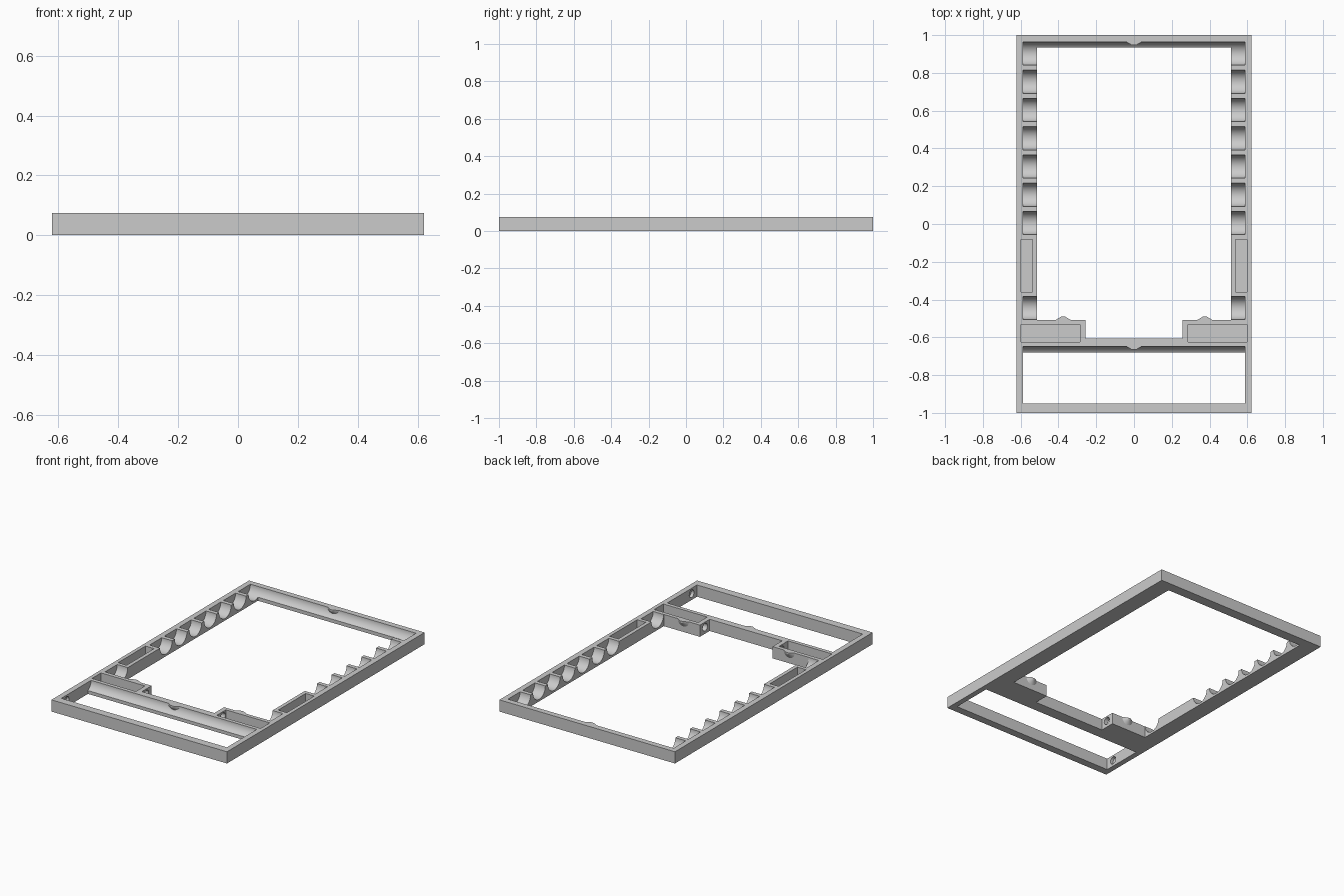
import bpy, bmesh, math
from mathutils import Matrix, Vector

cube = bpy.data.objects.get("Cube")
if cube:
    bpy.data.objects.remove(cube, do_unlink=True)

H = 0.075          # frame height
R = 0.0615         # cradle radius
INNER = 0.587      # inside of the outer wall

grey = bpy.data.materials.new("plain grey")
grey.use_nodes = True
grey.diffuse_color = (0.6, 0.6, 0.6, 1)
grey.node_tree.nodes["Principled BSDF"].inputs["Base Color"].default_value = (0.6, 0.6, 0.6, 1)


def add_object(name, bm):
    bmesh.ops.recalc_face_normals(bm, faces=bm.faces)
    mesh = bpy.data.meshes.new(name)
    bm.to_mesh(mesh)
    bm.free()
    mesh.materials.append(grey)
    obj = bpy.data.objects.new(name, mesh)
    bpy.context.collection.objects.link(obj)
    return obj


def box(name, x0, x1, y0, y1, z0, z1):
    bm = bmesh.new()
    size = Matrix.Diagonal((x1 - x0, y1 - y0, z1 - z0, 1))
    centre = Matrix.Translation(((x0 + x1) / 2, (y0 + y1) / 2, (z0 + z1) / 2))
    bmesh.ops.create_cube(bm, size=1, matrix=centre @ size)
    return add_object(name, bm)


def rod(name, x0, x1, y, z, radius, sides=64):
    bm = bmesh.new()
    place = Matrix.Translation(((x0 + x1) / 2, y, z)) @ Matrix.Rotation(math.pi / 2, 4, 'Y')
    bmesh.ops.create_cone(bm, cap_ends=True, segments=sides, radius1=radius,
                          radius2=radius, depth=x1 - x0, matrix=place)
    return add_object(name, bm)


def cut(target, cutter):
    cutter.hide_render = True
    mod = target.modifiers.new("cut", 'BOOLEAN')
    mod.operation = 'DIFFERENCE'
    mod.solver = 'EXACT'
    mod.object = cutter
    bpy.context.view_layer.objects.active = target
    bpy.ops.object.modifier_apply(modifier=mod.name)
    bpy.data.objects.remove(cutter, do_unlink=True)


def smooth(obj):
    bpy.ops.object.select_all(action='DESELECT')
    obj.select_set(True)
    bpy.context.view_layer.objects.active = obj
    bpy.ops.object.shade_smooth_by_angle(angle=math.radians(30))


# Solid slab, then the main opening, the gap between the tabs and the front window
frame = box("tray_frame", -0.622, 0.622, -1, 1, 0, H)
cut(frame, box("main_opening", -0.513, 0.513, -0.508, 0.934, -0.1, 0.2))
cut(frame, box("tab_gap", -0.257, 0.257, -0.606, -0.4, -0.1, 0.2))
cut(frame, box("front_window", -INNER, INNER, -0.95, -0.68, -0.1, 0.2))

# Round cradles across both side rails; the first also scoops the back bar
rows = [0.902 - 0.1495 * i for i in range(7)] + [-0.445]
for y in rows + [-0.71]:
    cut(frame, rod("cradle", -INNER, INNER, y, H, R))

# Pockets and pivot holes on both sides
for s in (-1, 1):
    def span(a, b):
        return sorted((s * a, s * b))
    cut(frame, box("rail_pocket", *span(0.537, 0.598), -0.36, -0.082, 0.015, 0.2))
    cut(frame, box("tab_pocket", *span(0.286, 0.598), -0.624, -0.532, 0.015, 0.2))
    cut(frame, rod("tab_hole", *span(0.24, 0.3), -0.56, 0.042, 0.024, 32))
    cut(frame, rod("window_hole", *span(0.57, 0.606), -0.895, 0.04, 0.024, 32))
smooth(frame)


# Half-cone snap bumps hanging from the top edge
def bump(name, x, y, direction):
    bm = bmesh.new()
    place = (Matrix.Translation((x, y + direction * 0.0085, H))
             @ Matrix.Rotation(-direction * math.pi / 2, 4, 'X'))
    bmesh.ops.create_cone(bm, cap_ends=True, segments=32, radius1=0.04,
                          radius2=0.011, depth=0.017, matrix=place)
    geom = bm.verts[:] + bm.edges[:] + bm.faces[:]
    bmesh.ops.bisect_plane(bm, geom=geom, plane_co=Vector((0, 0, H)),
                           plane_no=Vector((0, 0, 1)), clear_outer=True)
    bmesh.ops.holes_fill(bm, edges=[e for e in bm.edges if e.is_boundary])
    smooth(add_object(name, bm))


bump("back_bump", 0, 0.9635, -1)
bump("crossbar_bump", 0, -0.6485, -1)
bump("right_tab_bump", -0.375, -0.508, 1)
bump("left_tab_bump", 0.375, -0.508, 1)
